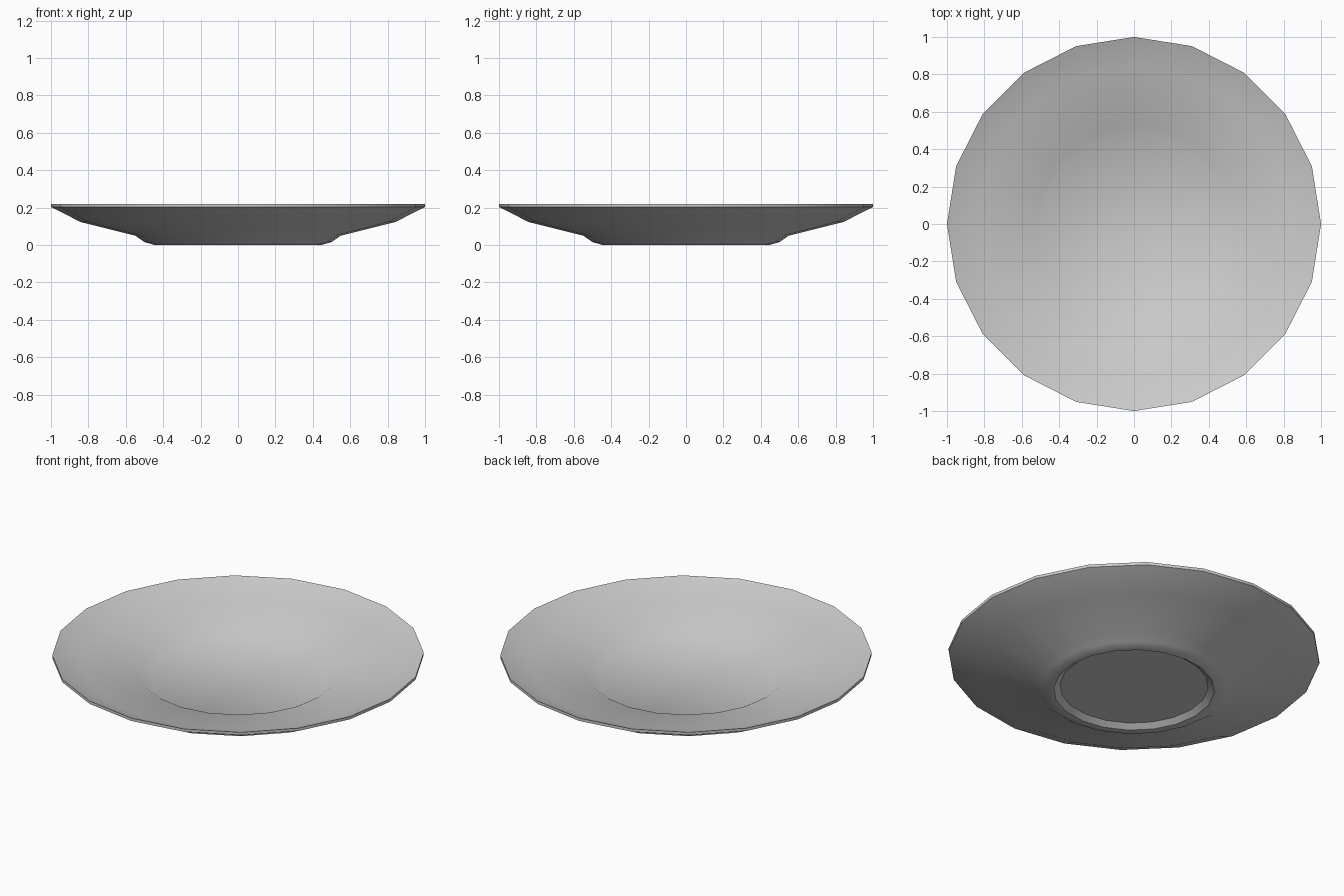
import bpy, bmesh, math

if "Cube" in bpy.data.objects:
    bpy.data.objects.remove(bpy.data.objects["Cube"])

SIDES = 20

# Cross-section (radius, height): underside recess, foot, outer wall, rim, inner wall, floor
profile = [
    (0.40, 0.025), (0.433, 0.0), (0.445, 0.0), (0.50, 0.015), (0.55, 0.05),
    (0.84, 0.122), (1.0, 0.203), (1.0, 0.22),
    (0.84, 0.157), (0.53, 0.105), (0.49, 0.08),
]

bm = bmesh.new()
rings = []
for r, z in profile:
    rings.append([bm.verts.new((r * math.cos(2 * math.pi * i / SIDES),
                                r * math.sin(2 * math.pi * i / SIDES), z))
                  for i in range(SIDES)])

# Walls between neighbouring rings
for lower, upper in zip(rings, rings[1:]):
    for i in range(SIDES):
        j = (i + 1) % SIDES
        bm.faces.new((lower[i], lower[j], upper[j], upper[i]))

# Flat underside and flat eating surface
bm.faces.new(rings[0][::-1])
bm.faces.new(rings[-1])
bmesh.ops.recalc_face_normals(bm, faces=bm.faces)

mesh = bpy.data.meshes.new("plate")
bm.to_mesh(mesh)
bm.free()
plate = bpy.data.objects.new("plate", mesh)
bpy.context.collection.objects.link(plate)

# Smooth shading with the sharp foot and rim edges kept
bpy.context.view_layer.objects.active = plate
plate.select_set(True)
bpy.ops.object.shade_smooth_by_angle(angle=math.radians(35))
